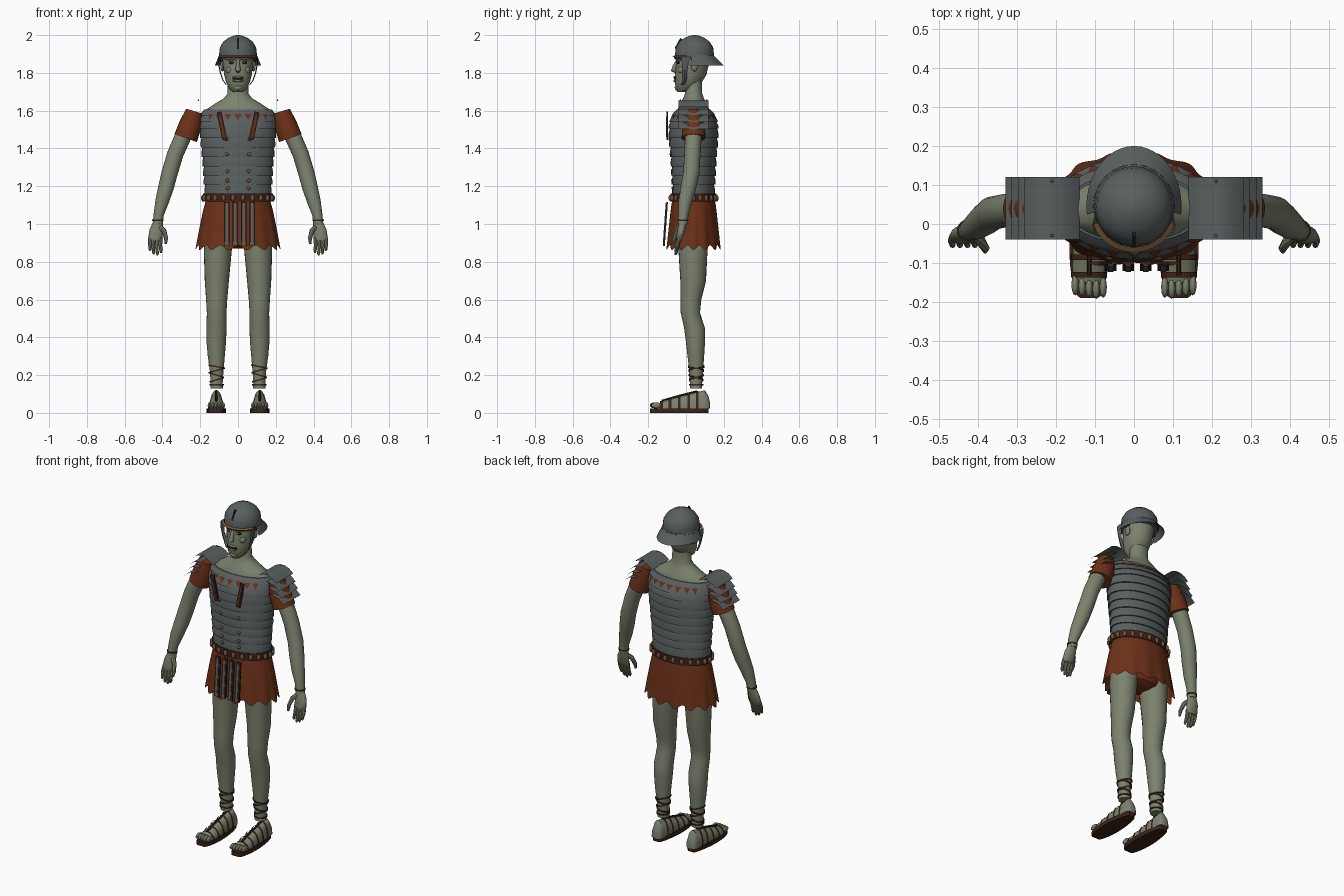
import bpy, bmesh
from math import sin, cos, pi, radians
from mathutils import Vector, Matrix, Euler

cube = bpy.data.objects.get("Cube")
if cube:
    bpy.data.objects.remove(cube)


def material(name, rgb):
    m = bpy.data.materials.new(name)
    m.use_nodes = True
    m.diffuse_color = (*rgb, 1)
    m.node_tree.nodes["Principled BSDF"].inputs["Base Color"].default_value = (*rgb, 1)
    return m


SKIN = material("skin", (0.2, 0.225, 0.155))
STEEL = material("steel", (0.1, 0.115, 0.115))
RED = material("red_cloth", (0.15, 0.03, 0.009))
LEATHER = material("dark_leather", (0.045, 0.016, 0.009))
BRONZE = material("bronze", (0.17, 0.085, 0.04))
BLACK = material("black", (0.012, 0.012, 0.012))
CY = 0.04  # depth of the body axis


def finish(name, bm, mat, angle=40):
    bmesh.ops.recalc_face_normals(bm, faces=bm.faces)
    me = bpy.data.meshes.new(name)
    bm.to_mesh(me)
    bm.free()
    me.materials.append(mat)
    me.shade_smooth()
    me.set_sharp_from_angle(angle=radians(angle))
    ob = bpy.data.objects.new(name, me)
    bpy.context.scene.collection.objects.link(ob)
    return ob


def grid(name, rows, mat, closed=True, caps=True):
    """Skin rows of points; closed rows are rings."""
    bm = bmesh.new()
    vs = [[bm.verts.new(p) for p in row] for row in rows]
    n = len(rows[0])
    for a, b in zip(vs, vs[1:]):
        for i in range(n if closed else n - 1):
            j = (i + 1) % n
            bm.faces.new((a[i], a[j], b[j], b[i]))
    if closed and caps:
        bm.faces.new(vs[0])
        bm.faces.new(vs[-1])
    return finish(name, bm, mat)


def ring(z, rx, ry, cx=0, cy=CY, n=32):
    return [(cx + rx * cos(2 * pi * i / n), cy + ry * sin(2 * pi * i / n), z) for i in range(n)]


def tube(name, pts, radii, mat, n=12):
    pts = [Vector(p) for p in pts]
    whole = (pts[-1] - pts[0]).normalized()
    ref = Vector((0, 0, 1)) if abs(whole.y) > 0.7 else Vector((0, 1, 0))
    rows = []
    for i, (p, r) in enumerate(zip(pts, radii)):
        t = (pts[min(i + 1, len(pts) - 1)] - pts[max(i - 1, 0)]).normalized()
        u = t.cross(ref).normalized()
        v = t.cross(u)
        rows.append([p + r * (cos(2 * pi * k / n) * u + sin(2 * pi * k / n) * v) for k in range(n)])
    return grid(name, rows, mat)


def hoop(name, c, rx, ry, half, mat, tilt=0):
    rows = []
    for dz, dr in ((-half, 0), (-half, 0.004), (half, 0.004), (half, 0)):
        rows.append([(x, y, z + tilt * (x - c[0])) for x, y, z in
                     ring(c[2] + dz, rx + dr, ry + dr, c[0], c[1], 24)])
    return grid(name, rows, mat, caps=False)


def ball(name, c, size, mat):
    bm = bmesh.new()
    bmesh.ops.create_uvsphere(bm, u_segments=12, v_segments=8, radius=1,
                              matrix=Matrix.Translation(c) @ Matrix.Diagonal((*size, 1)))
    return finish(name, bm, mat)


def box(name, c, size, mat, rot=(0, 0, 0)):
    bm = bmesh.new()
    bmesh.ops.create_cube(bm, size=1, matrix=Matrix.LocRotScale(Vector(c), Euler(rot), Vector(size)))
    return finish(name, bm, mat, 20)


# Body armour: overlapping bands following the torso outline
TORSO = [(1.14, .172, .108), (1.3, .182, .115), (1.45, .196, .127),
         (1.53, .202, .129), (1.57, .197, .113), (1.61, .18, .09)]


def torso(z):
    for (a, ra, da), (b, rb, db) in zip(TORSO, TORSO[1:]):
        if z <= b:
            break
    t = (z - a) / (b - a)
    return ra + (rb - ra) * t, da + (db - da) * t


def on_torso(a, z, off=0):
    rx, ry = torso(z)
    return Vector(((rx + off) * cos(a), CY + (ry + off) * sin(a), z))


edges = [1.15, 1.21, 1.255, 1.305, 1.355, 1.405, 1.455, 1.505, 1.54, 1.575, 1.605]
for k, (lo, hi) in enumerate(zip(edges, edges[1:])):
    (ax, ay), (bx, by) = torso(lo), torso(hi)
    grid(f"armour_band_{k + 1}", [ring(lo, ax - .008, ay - .008), ring(lo, ax + .005, ay + .005),
                                  ring((lo + hi) / 2, (ax + bx) / 2 + .004, (ay + by) / 2 + .004),
                                  ring(hi, bx - .003, by - .003), ring(hi, bx - .012, by - .012)], STEEL, caps=False)

# Red triangular edging on the chest and back
for a0 in (-pi / 2, pi / 2):
    for k in range(-3, 4):
        a = a0 + k * 0.27
        bm = bmesh.new()
        bm.faces.new([bm.verts.new(p) for p in (on_torso(a - .1, 1.582, .006), on_torso(a, 1.55, .009),
                                                on_torso(a + .1, 1.582, .006))])
        finish("collar_triangle", bm, RED)

# Rivets, hinges and chest straps
for s in (-1, 1):
    for z in (1.23, 1.28, 1.37, 1.19, 1.45):
        p = on_torso(-pi / 2 + s * .31, z, .006)
        ball("armour_rivet", p, (.01, .006, .01), BRONZE)
    box("chest_strap", (s * .085, -.1, 1.52), (.026, .008, .15), LEATHER, (0, s * .2, 0))
    box("chest_strap_inlay", (s * .085, -.105, 1.515), (.01, .004, .11), RED, (0, s * .2, 0))

# Neck and upper shoulders
grid("neck", [ring(1.56, .175, .09), ring(1.605, .17, .085), ring(1.635, .125, .07), ring(1.665, .075, .055),
              ring(1.69, .055, .046), ring(1.76, .054, .046)], SKIN)

# Head and face
grid("head", [ring(z, rx, ry, 0, cy) for z, rx, ry, cy in (
    (1.70, .025, .03, -.015), (1.715, .045, .048, -.005), (1.75, .063, .072, .012), (1.79, .073, .083, .025),
    (1.84, .079, .086, .034), (1.89, .084, .09, .042), (1.95, .06, .07, .045))], SKIN)
tube("nose", [(0, -.045, 1.865), (0, -.06, 1.835), (0, -.066, 1.815), (0, -.05, 1.805)],
     [.008, .011, .015, .008], SKIN)
box("mouth", (0, -.058, 1.768), (.06, .01, .008), BLACK)
for z in (1.777, 1.758):
    ball("lip", (0, -.055, z), (.03, .012, .007), SKIN)
ball("chin", (0, -.042, 1.722), (.025, .018, .018), SKIN)
for s in (-1, 1):
    ball("eye", (s * .032, -.037, 1.855), (.017, .014, .009), BLACK)
    ball("eyeball", (s * .032, -.046, 1.855), (.008, .006, .005), SKIN)
    tube("brow", [(s * .01, -.049, 1.872), (s * .034, -.046, 1.878), (s * .058, -.028, 1.87)],
         [.006, .008, .005], SKIN)
    ball("cheekbone", (s * .045, -.025, 1.815), (.02, .018, .02), SKIN)
    ball("ear", (s * .083, .045, 1.835), (.01, .018, .028), SKIN)
    tube("ear_guard", [(s * .088, .03, 1.865), (s * .096, .045, 1.872), (s * .09, .065, 1.86)], [.007] * 3, LEATHER, 6)
    # Cheek guards hang from the helmet rim to the jaw
    path = ((.1, .0, 1.885, .024), (.1, -.004, 1.85, .018), (.09, -.008, 1.8, .012),
            (.076, -.008, 1.76, .012), (.058, -.02, 1.735, .009))
    grid("cheek_guard", [[(s * x, y - w, z), (s * (x + .006), y, z), (s * x, y + w, z)]
                         for x, y, z, w in path], STEEL, closed=False)

# Helmet with brow band and flared neck guard
grid("helmet", [ring(z, r, r * 1.03, 0, .045) for z, r in (
    (1.87, .099), (1.9, .1), (1.935, .096), (1.965, .078), (1.985, .052), (1.997, .022), (2.0, .006))], STEEL)
hoop("helmet_band", (0, .045, 1.882), .1, .104, .006, LEATHER)
grid("helmet_visor", [[(r * cos(a), .04 + r * sin(a), z) for a in [-pi * (.12 + .76 * i / 16) for i in range(17)]]
                      for r, z in ((.1, 1.892), (.113, 1.885))], BRONZE, closed=False)
guard = [radians(-8 + 196 * i / 24) for i in range(25)]
grid("neck_guard", [[((.1 + .022 * t) * cos(a), .045 + (.1 + .055 * t) * sin(a), 1.895 - .055 * t)
                     for a in guard] for t in (0, .35, 1)], STEEL, closed=False)
box("crest_mount", (0, -.04, 1.955), (.008, .012, .06), BLACK, (-.5, 0, 0))

# Skirt: flared, pleated cloth with a scalloped hem
N = 112
skirt = []
for k in range(9):
    t = k / 8
    row = []
    for i in range(N):
        a = 2 * pi * i / N
        wave = 1 + .028 * t * cos(14 * a)
        row.append(((.168 + .052 * t ** .8) * wave * cos(a), CY + (.112 + .031 * t ** .8) * wave * sin(a),
                    1.13 - t * (.255 + .013 * cos(14 * a))))
    skirt.append(row)
grid("skirt", skirt, RED, caps=False)
grid("hips", [ring(1.12, .15, .095), ring(.95, .165, .095), ring(.89, .12, .08), ring(.87, .05, .05)], RED)

# Belt with bronze plaques
hoop("belt", (0, CY, 1.14), .18, .118, .022, LEATHER)
for k in range(22):
    a = 2 * pi * k / 22
    ball("belt_plaque", (.185 * cos(a), CY + .123 * sin(a), 1.137), (.011, .011, .018), BRONZE)

# Studded apron strips hanging in front
for x in (-.06, -.015, .03, .075):
    box("apron_strip", (x, -.108, 1.0), (.03, .008, .235), LEATHER, (-.07, 0, 0))
    box("apron_metal", (x, -.113, 1.0), (.014, .005, .22), STEEL, (-.07, 0, 0))
    box("apron_tip", (x, -.117, .895), (.022, .008, .022), BRONZE)

for s in (-1, 1):
    # Shoulder guard: one broad curved plate over three stepped lames
    top = [(.14, 1.62), (.165, 1.64), (.195, 1.653), (.225, 1.654), (.255, 1.643), (.282, 1.62)]
    grid("shoulder_plate", [[(s * x, y, z) for y in (-.04, .12)] for x, z in top], STEEL, closed=False)
    for k in (1, 2, 3):
        lame = [(.2 + .016 * k, 1.652 - .036 * k), (.25 + .016 * k, 1.641 - .036 * k), (.282 + .016 * k, 1.612 - .036 * k)]
        grid("shoulder_lame", [[(s * x, y, z) for y in (-.04, .12)] for x, z in lame], STEEL, closed=False)
    ball("shoulder_rivet", (s * .21, -.03, 1.655), (.004, .004, .004), BRONZE)
    ball("shoulder_rivet", (s * .21, .11, 1.655), (.004, .004, .004), BRONZE)

    # Sleeve and arm
    tube("sleeve", [(s * .23, CY, 1.597), (s * .25, CY, 1.53), (s * .277, CY, 1.455)], [.046, .06, .063], RED, 20)
    tube("arm", [(s * .275, .04, 1.5), (s * .297, .038, 1.45), (s * .332, .034, 1.37), (s * .362, .028, 1.27),
                 (s * .382, .012, 1.19), (s * .402, -.004, 1.12), (s * .42, -.014, 1.05), (s * .425, -.018, 1.0)],
         [.043, .044, .043, .043, .041, .036, .027, .026], SKIN, 20)
    hoop("wristband", (s * .424, -.017, 1.02), .026, .025, .004, LEATHER)

    # Hand: palm, four fingers and thumb
    grid("palm", [ring(z, rx, ry, s * x, y, 16) for z, rx, ry, x, y in (
        (1.01, .026, .022, .424, -.017), (.97, .036, .021, .433, -.024), (.925, .037, .017, .438, -.034),
        (.912, .03, .012, .438, -.037))], SKIN)
    for k, length in enumerate((.065, .077, .072, .055)):
        x = .408 + .019 * k
        tube("finger", [(s * x, -.034, .93), (s * (x + .003), -.044, .93 - length * .6),
                        (s * x, -.054, .92 - length), (s * x, -.056, .912 - length)], [.01, .0095, .008, .004], SKIN, 8)
    tube("thumb", [(s * .415, -.025, .985), (s * .392, -.045, .965), (s * .381, -.062, .925), (s * .382, -.07, .895)],
         [.014, .013, .011, .006], SKIN, 8)

    # Leg
    grid("leg", [ring(z, rx, ry, s * x, y, 24) for z, rx, ry, x, y in (
        (.97, .075, .085, .1, .04), (.86, .074, .077, .107, .037), (.7, .064, .068, .112, .038),
        (.6, .056, .055, .113, .026), (.53, .052, .051, .113, .023), (.45, .053, .055, .114, .045),
        (.38, .052, .051, .115, .05), (.3, .045, .044, .115, .052), (.22, .036, .036, .113, .054),
        (.16, .032, .033, .113, .053), (.13, .033, .033, .113, .053))], SKIN)
    for z, r, tilt in ((.15, .034, 0), (.175, .034, .3), (.2, .036, -.3), (.225, .038, .3), (.245, .04, -.2)):
        hoop("ankle_lace", (s * .113, .054, z), r, r, .004, LEATHER, tilt)

    # Foot: half-round sections running from toes to heel
    X = s * .115
    sections = [(-.15, .04, .05), (-.11, .044, .063), (-.04, .041, .085), (.03, .037, .102),
                (.1, .034, .12), (.118, .03, .09), (.126, .02, .06)]
    grid("foot", [[(X + w * cos(a), y, .022 + (h - .022) * sin(a) ** .8) for a in [pi * i / 12 for i in range(13)]]
                  for y, w, h in sections], SKIN)
    for k in range(5):
        ball("toe", (X + s * (k - 2) * .018, -.165 + abs(k - 1) * .003, .04), (.0095, .027, .016), SKIN)

    # Sandal sole and straps
    outline = [(X + .048 * cos(a) * (1.05 - .15 * sin(a)), -.035 + .155 * max(-1, min(1, 1.15 * sin(a))))
               for a in [2 * pi * i / 32 for i in range(32)]]
    grid("sandal_sole", [[(x, y, z) for x, y in outline] for z in (0, .012, .024)], LEATHER)
    for y, w, h in ((-.13, .043, .06), (-.085, .044, .073), (-.035, .042, .089), (.015, .039, .101), (.06, .037, .112)):
        grid("sandal_strap", [[(X + (w + .003) * cos(a), y + d, .018 + (h - .014) * sin(a) ** .8)
                               for a in [pi * i / 12 for i in range(13)]] for d in (-.007, .007)], LEATHER, closed=False)
    tube("sandal_tongue", [(X, -.13, .064), (X, -.035, .091), (X, .06, .115)], [.006] * 3, LEATHER, 6)
